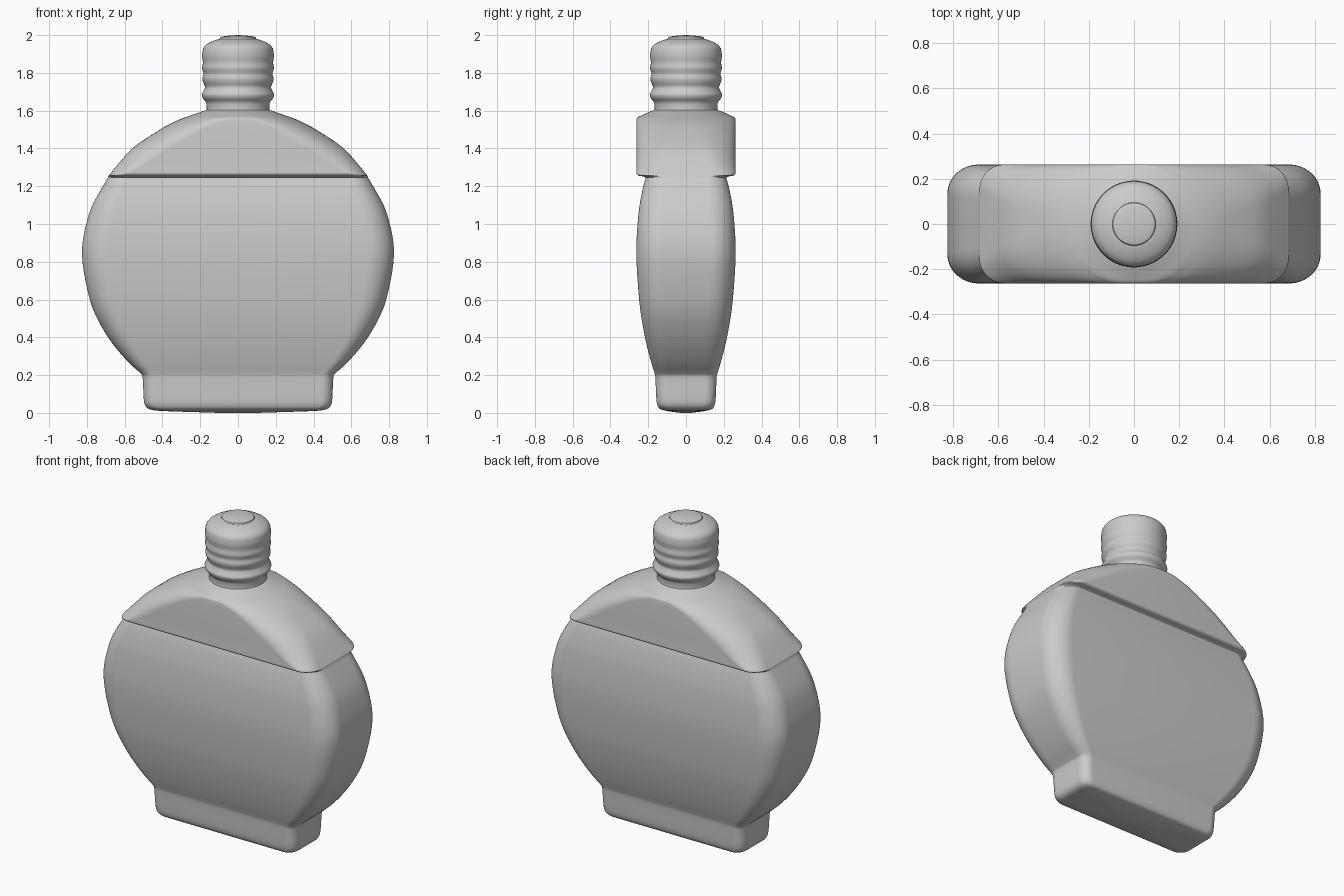
import bpy, bmesh
from math import sin, cos, pi


def smooth_rows(rows, steps):
    """Resample rows with a monotone (non-overshooting) cubic."""
    cols = []
    for c in zip(*rows):
        d = [b - a for a, b in zip(c, c[1:])]
        m = [d[0]] + [2 * a * b / (a + b) if a * b > 0 else 0
                      for a, b in zip(d, d[1:])] + [d[-1]]
        out = []
        for i in range(len(d)):
            for s in range(steps):
                t = s / steps
                out.append(c[i] * (2*t**3 - 3*t**2 + 1) + m[i] * (t**3 - 2*t**2 + t)
                           + c[i+1] * (3*t**2 - 2*t**3) + m[i+1] * (t**3 - t**2))
        cols.append(out + [c[-1]])
    return list(zip(*cols))


def loft(name, rings):
    """Skin closed rings of points and close both ends."""
    bm = bmesh.new()
    vs = [[bm.verts.new(p) for p in r] for r in rings]
    n = len(vs[0])
    for a, b in zip(vs, vs[1:]):
        for i in range(n):
            j = (i + 1) % n
            bm.faces.new((a[i], a[j], b[j], b[i]))
    bm.faces.new(vs[0][::-1])
    bm.faces.new(vs[-1])
    bmesh.ops.recalc_face_normals(bm, faces=bm.faces)
    me = bpy.data.meshes.new(name)
    bm.to_mesh(me)
    bm.free()
    ob = bpy.data.objects.new(name, me)
    bpy.context.collection.objects.link(ob)
    bpy.context.view_layer.objects.active = ob
    ob.select_set(True)
    bpy.ops.object.shade_smooth_by_angle(angle=0.7)
    ob.select_set(False)
    return ob


def section(z, w, d, rx, ry, arc=14):
    """Rectangle with elliptical corners."""
    pts = []
    for q, (sx, sy) in enumerate(((1, 1), (-1, 1), (-1, -1), (1, -1))):
        for k in range(arc + 1):
            a = (q + k / arc) * pi / 2
            pts.append((sx * (w - rx) + rx * cos(a), sy * (d - ry) + ry * sin(a), z))
    return pts


# Flask body: z, half width, half depth, corner radius in x and y
body = [
    (0.000, 0.10, 0.03, 0.020, 0.02), (0.012, 0.43, 0.11, 0.05, 0.05),
    (0.022, 0.475, 0.14, 0.06, 0.06), (0.055, 0.497, 0.155, 0.06, 0.06),
    (0.195, 0.506, 0.163, 0.06, 0.06), (0.215, 0.522, 0.168, 0.065, 0.065),
    (0.26, 0.572, 0.182, 0.08, 0.08), (0.40, 0.688, 0.217, 0.11, 0.11),
    (0.60, 0.785, 0.248, 0.13, 0.13), (0.85, 0.826, 0.263, 0.14, 0.13),
    (1.05, 0.790, 0.252, 0.13, 0.13), (1.20, 0.715, 0.226, 0.11, 0.11),
    (1.243, 0.690, 0.214, 0.10, 0.10),
]
# Shoulder: flat faces narrow in a bell shape up to the round neck
shoulder = [
    (1.250, 0.687, 0.222, 0.10, 0.10), (1.257, 0.684, 0.252, 0.09, 0.10),
    (1.272, 0.672, 0.263, 0.10, 0.11), (1.32, 0.633, 0.263, 0.15, 0.14),
    (1.40, 0.560, 0.263, 0.20, 0.18), (1.48, 0.445, 0.263, 0.22, 0.22),
    (1.53, 0.360, 0.263, 0.24, 0.25), (1.557, 0.300, 0.262, 0.26, 0.26),
    (1.580, 0.235, 0.225, 0.234, 0.224), (1.605, 0.165, 0.165, 0.164, 0.164),
]
loft("flask_body", [section(*r) for r in smooth_rows(body + shoulder, 5)])

# Neck and ribbed cap: radius, z
neck = [
    (0.180, 1.580), (0.166, 1.610), (0.168, 1.640), (0.188, 1.668),
    (0.192, 1.684), (0.182, 1.705), (0.175, 1.725), (0.186, 1.755),
    (0.188, 1.770), (0.183, 1.795), (0.190, 1.825), (0.186, 1.855),
    (0.190, 1.890), (0.186, 1.925), (0.172, 1.947), (0.140, 1.966),
    (0.108, 1.977), (0.096, 1.980), (0.093, 1.989), (0.050, 1.997), (0.004, 2.0),
]
loft("neck_and_cap", [[(r * cos(2 * pi * i / 64), r * sin(2 * pi * i / 64), z)
                       for i in range(64)] for r, z in smooth_rows(neck, 4)])
